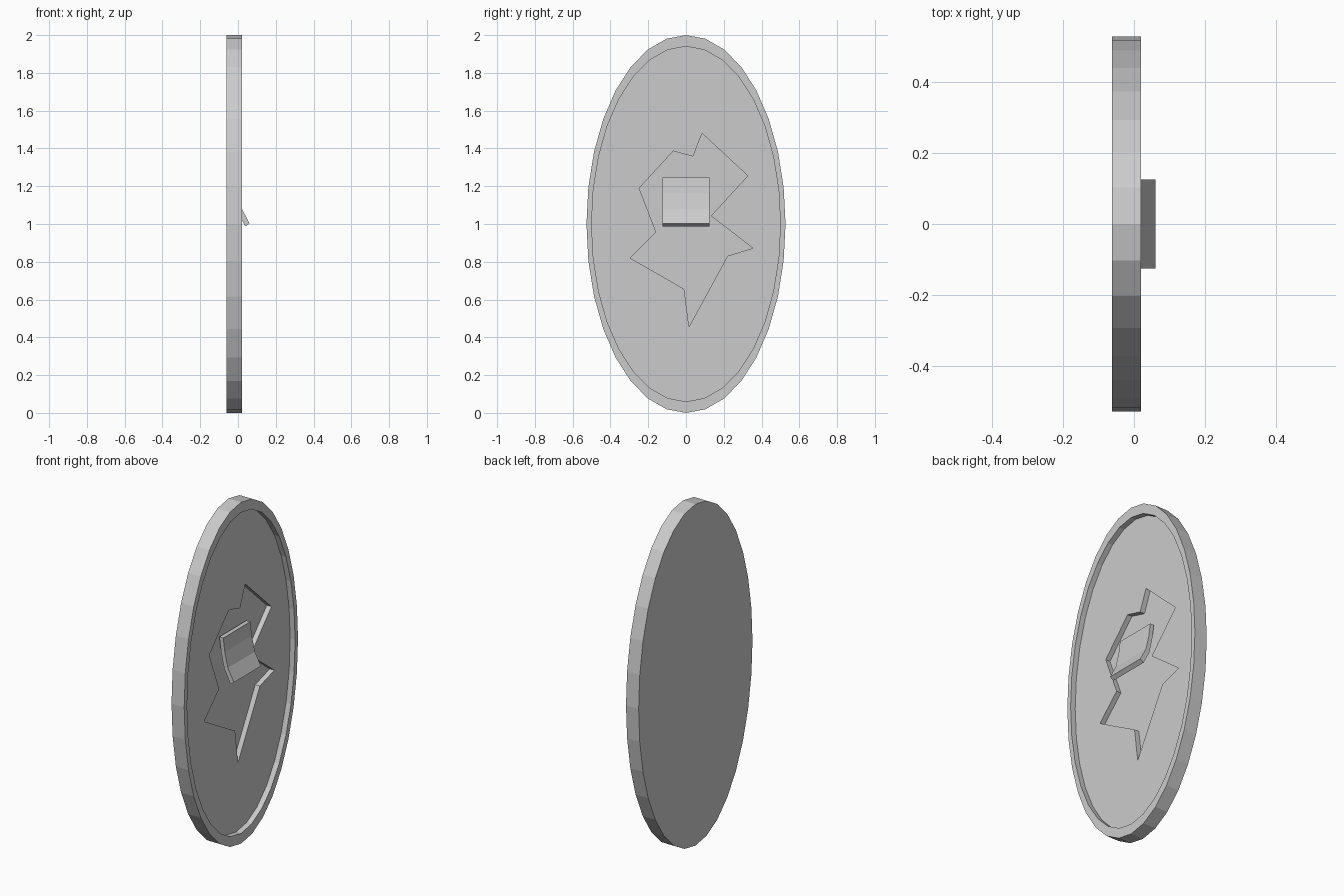
import bpy, bmesh, math

if "Cube" in bpy.data.objects:
    bpy.data.objects.remove(bpy.data.objects["Cube"])


def prism(name, pts, axis, a, b):
    """Extrude a closed 2D outline along x (pts = y,z) or y (pts = x,z)."""
    bm = bmesh.new()
    place = (lambda p: (a, p[0], p[1])) if axis == 'x' else (lambda p: (p[0], a, p[1]))
    face = bm.faces.new([bm.verts.new(place(p)) for p in pts])
    new = bmesh.ops.extrude_face_region(bm, geom=[face])['geom']
    move = (b - a, 0, 0) if axis == 'x' else (0, b - a, 0)
    bmesh.ops.translate(bm, vec=move, verts=[v for v in new if isinstance(v, bmesh.types.BMVert)])
    bmesh.ops.recalc_face_normals(bm, faces=bm.faces)
    mesh = bpy.data.meshes.new(name)
    bm.to_mesh(mesh)
    bm.free()
    ob = bpy.data.objects.new(name, mesh)
    bpy.context.collection.objects.link(ob)
    return ob


def oval(ry, rz, n=32):
    return [(ry * math.sin(2 * math.pi * i / n), 1 + rz * math.cos(2 * math.pi * i / n))
            for i in range(n)]


def carve(ob, cutter):
    cutter.hide_render = True
    mod = ob.modifiers.new("carve", 'BOOLEAN')
    mod.operation, mod.solver, mod.object = 'DIFFERENCE', 'EXACT', cutter
    bpy.context.view_layer.objects.active = ob
    bpy.ops.object.modifier_apply(modifier=mod.name)
    bpy.data.objects.remove(cutter)


# Oval plate with a shallow inset panel, leaving a raised rim
plate = prism("oval_frame", oval(0.527, 1.0), 'x', -0.062, 0.02)
carve(plate, prism("panel_cutter", oval(0.5, 0.94), 'x', -0.012, 0.1))

# Jagged broken hole sunk into the panel
star = [(.085, 1.48), (.327, 1.255), (.132, 1.043), (.354, .872), (.22, .831), (.016, .456),
        (-.01, .656), (-.296, .82), (-.158, .957), (-.248, 1.19), (-.067, 1.386), (.037, 1.357)]
carve(plate, prism("hole_cutter", star, 'x', -0.042, 0.1))

# Curved tab that curls outward at its lower end
front = [(-.008, 1.245), (.002, 1.165), (.022, 1.078), (.061, 1.003)]
back = [(.039, .987), (-.002, 1.067), (-.022, 1.16), (-.033, 1.245)]
prism("curled_tab", front + back, 'y', -0.125, 0.125)
